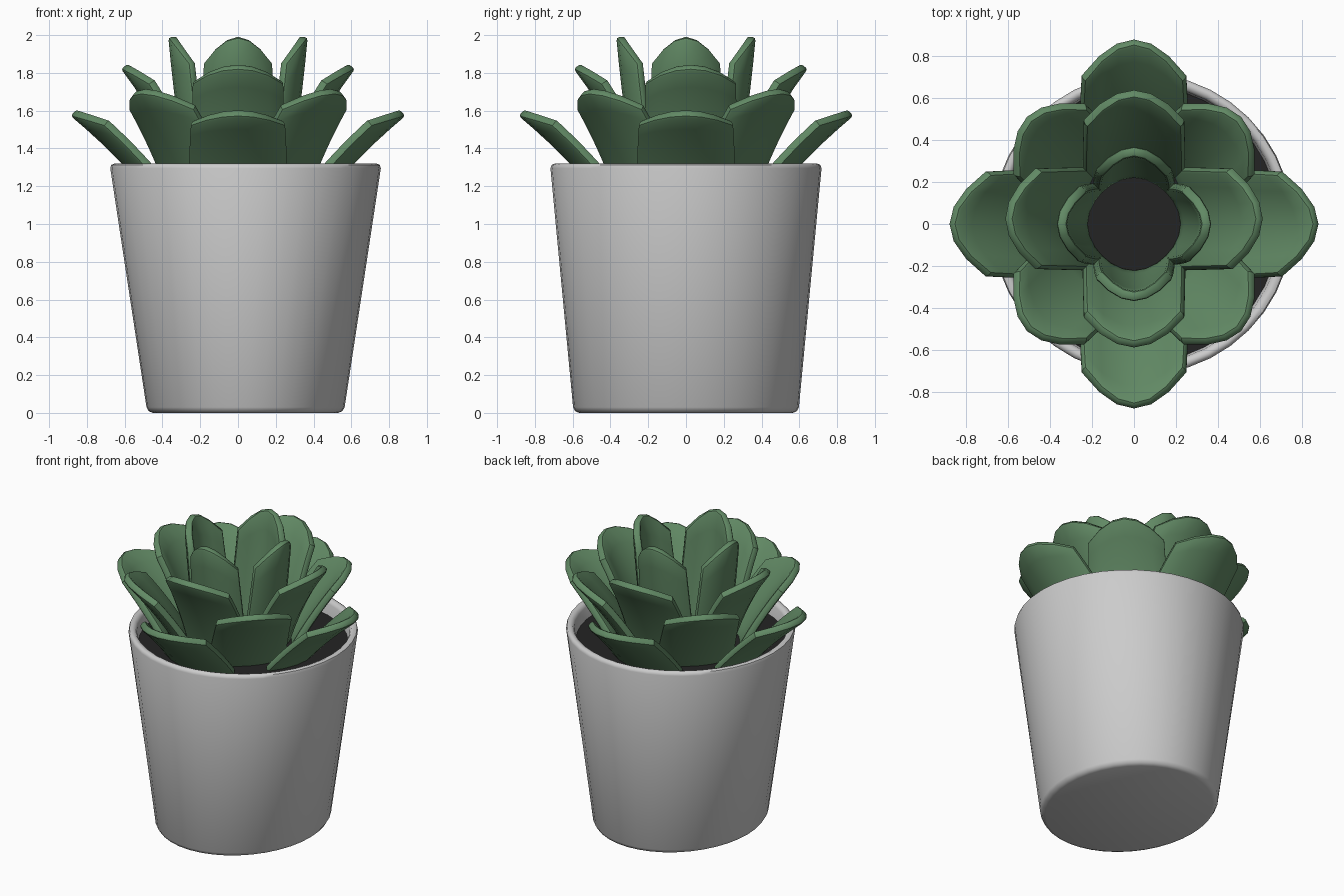
import bpy, bmesh, math
from mathutils import Vector, Matrix

if "Cube" in bpy.data.objects:
    bpy.data.objects.remove(bpy.data.objects["Cube"])


def material(name, rgb):
    m = bpy.data.materials.new(name)
    m.diffuse_color = (*rgb, 1)
    m.use_nodes = True
    m.node_tree.nodes["Principled BSDF"].inputs["Base Color"].default_value = m.diffuse_color
    return m


GREY = material("pale grey ceramic", (0.6, 0.6, 0.6))
SOIL = material("dark soil", (0.017, 0.017, 0.017))
GREEN = material("leaf green", (0.12, 0.25, 0.128))


def finish(name, bm, mat, angle):
    bmesh.ops.recalc_face_normals(bm, faces=bm.faces[:])
    me = bpy.data.meshes.new(name)
    bm.to_mesh(me)
    bm.free()
    me.materials.append(mat)
    ob = bpy.data.objects.new(name, me)
    bpy.context.collection.objects.link(ob)
    bpy.ops.object.select_all(action='DESELECT')
    ob.select_set(True)
    bpy.context.view_layer.objects.active = ob
    if name.endswith("leaf"):
        # thickness and softened rim
        s = ob.modifiers.new("thickness", 'SOLIDIFY')
        s.thickness, s.offset = 0.048, 0
        b = ob.modifiers.new("soft_rim", 'BEVEL')
        b.width, b.segments = 0.014, 2
        b.limit_method, b.angle_limit = 'ANGLE', math.radians(50)
        bpy.ops.object.convert(target='MESH')
    bpy.ops.object.shade_smooth_by_angle(angle=math.radians(angle))
    return ob


# Pot: tapered, elliptical foot widening to a round rim
SEG, CX = 40, 0.04


def ring(bm, inset, z):
    k = z / 1.32
    rx, ry = 0.52 + 0.2 * k - inset, 0.595 + 0.125 * k - inset
    return [bm.verts.new((CX + rx * math.cos(2 * math.pi * i / SEG),
                          ry * math.sin(2 * math.pi * i / SEG), z)) for i in range(SEG)]


bm = bmesh.new()
profile = [(0.03, 0), (0.009, 0.009), (0, 0.03), (0, 1.295), (0.008, 1.313),
           (0.026, 1.32), (0.044, 1.313), (0.052, 1.295), (0.052, 1.15)]
rings = [ring(bm, *p) for p in profile]
for a, b in zip(rings, rings[1:]):
    for i in range(SEG):
        j = (i + 1) % SEG
        bm.faces.new((a[i], a[j], b[j], b[i]))
bm.faces.new(rings[0])
finish("pot", bm, GREY, 50)

# Soil disc just below the rim
bm = bmesh.new()
bm.faces.new(ring(bm, 0.05, 1.22))
soil = finish("soil", bm, SOIL, 30)
if soil.data.polygons[0].normal.z < 0:
    soil.data.flip_normals()


# Leaf: cupped blade along a curved midrib, with a faceted point
def leaf(name, base, ctrl, tip, hw, taper, sag, angle, offset):
    base, ctrl, tip = Vector(base), Vector(ctrl), Vector(tip)
    length = (ctrl - base).length + (tip - ctrl).length
    rows, cols = 6, 6
    rot = Matrix.Rotation(angle, 3, 'Z')
    bm = bmesh.new()
    grid = []
    for i in range(rows + 1):
        line = []
        for j in range(cols + 1):
            t = 2 * j / cols - 1
            s = i / rows * (1 - 0.155 / length * t * t)
            p = base * (1 - s) ** 2 + ctrl * 2 * s * (1 - s) + tip * s * s
            d = ((ctrl - base) * (1 - s) + (tip - ctrl) * s).normalized()
            q = p + Vector((-d.y, d.x)) * sag * t * t
            w = hw * (1 - (1 - taper) * s * s)
            line.append(bm.verts.new(rot @ Vector((q.x, w * t, q.y)) + Vector((0, offset, 0))))
        grid.append(line)
    for a, b in zip(grid, grid[1:]):
        for j in range(cols):
            bm.faces.new((a[j], a[j + 1], b[j + 1], b[j]))
    finish(name, bm, GREEN, 40)


# Four rings of four leaves: (name, base, bend, tip, half width, taper, cup, turn, y shift)
RINGS = [
    ("inner", (0.24, 1.18), (0.31, 1.6), (0.345, 1.99), 0.185, 0.88, 0.09, 0, 0),
    ("middle", (0.26, 1.18), (0.38, 1.55), (0.6, 1.835), 0.24, 0.96, 0.07, 0, 0.025),
    ("diagonal", (0.34, 1.18), (0.48, 1.45), (0.71, 1.705), 0.24, 0.96, 0.06, 45, 0),
    ("outer", (0.45, 1.17), (0.62, 1.38), (0.87, 1.59), 0.255, 0.92, 0.075, 0, 0),
]
for name, base, ctrl, tip, hw, taper, sag, turn, shift in RINGS:
    for k in range(4):
        leaf(f"{name}_{k + 1}_leaf", base, ctrl, tip, hw, taper, sag,
             math.radians(turn + 90 * k), shift)
